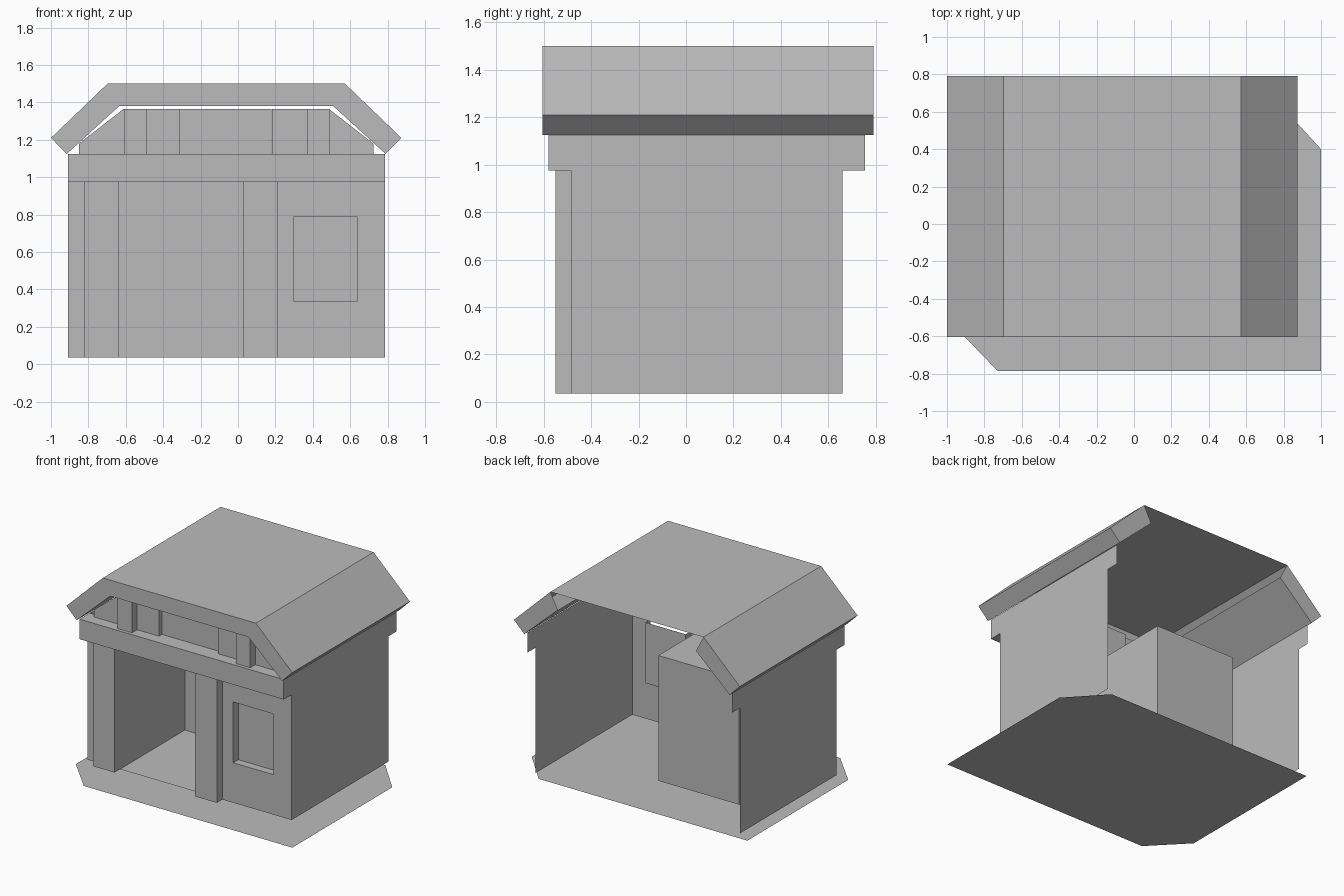
import bpy, bmesh
from mathutils import Vector

if "Cube" in bpy.data.objects:
    bpy.data.objects.remove(bpy.data.objects["Cube"])

stone = bpy.data.materials.new("plain grey")
stone.diffuse_color = (0.5, 0.5, 0.5, 1)
stone.use_nodes = True
stone.node_tree.nodes["Principled BSDF"].inputs["Base Color"].default_value = stone.diffuse_color


def poly(pts, facing):
    """A flat panel whose normal is turned towards 'facing'."""
    return [Vector(p) for p in pts], Vector(facing)


def rect(axis, pos, a, b, sign):
    """Axis-aligned panel; a and b are ranges on the two other axes in order."""
    pts = []
    for u, v in ((a[0], b[0]), (a[1], b[0]), (a[1], b[1]), (a[0], b[1])):
        p = [u, v]
        p.insert(axis, pos)
        pts.append(p)
    n = [0, 0, 0]
    n[axis] = sign
    return poly(pts, n)


def make(name, panels):
    bm = bmesh.new()
    for pts, facing in panels:
        f = bm.faces.new([bm.verts.new(p) for p in pts])
        f.normal_update()
        if f.normal.dot(facing) < 0:
            f.normal_flip()
    bmesh.ops.remove_doubles(bm, verts=bm.verts, dist=0.0005)
    me = bpy.data.meshes.new(name)
    bm.to_mesh(me)
    bm.free()
    me.materials.append(stone)
    ob = bpy.data.objects.new(name, me)
    bpy.context.collection.objects.link(ob)
    return ob


X, Y, Z = 0, 1, 2
L, R = -0.91, 0.785                    # side walls
BASE, SOFFIT, LEDGE = 0.035, 0.975, 1.125
FRONT, PILLAR, BEAM = -0.485, -0.55, -0.58
CX = -0.063                            # middle of the building

# Ground plate with two cut corners
make("ground_plate", [poly([(-0.73, -0.785, 0), (1, -0.785, 0), (1, 0.4, 0), (0.757, 0.665, 0),
                            (-0.975, 0.665, 0), (-0.975, -0.53, 0)], (0, 0, 1))])

# Side walls, stepped out at the top
profile = [(FRONT, BASE), (0.66, BASE), (0.66, SOFFIT), (0.755, SOFFIT), (0.755, LEDGE),
           (BEAM, LEDGE), (BEAM, SOFFIT), (FRONT, SOFFIT)]
for name, x, s in (("left_wall", L, -1), ("right_wall", R, 1)):
    make(name, [poly([(x, y, z) for y, z in profile], (s, 0, 0))])

# Front wall with a window opening, and the narrow strip at the far left
W0, W1, S0, S1, PANE = 0.3, 0.635, 0.335, 0.79, -0.425
make("front_wall", [
    rect(Y, FRONT, (0.21, W0), (BASE, SOFFIT), -1),
    rect(Y, FRONT, (W1, R), (BASE, SOFFIT), -1),
    rect(Y, FRONT, (W0, W1), (BASE, S0), -1),
    rect(Y, FRONT, (W0, W1), (S1, SOFFIT), -1),
    rect(Y, FRONT, (L, -0.82), (BASE, SOFFIT), -1)])
make("window_recess", [
    rect(Y, PANE, (W0, W1), (S0, S1), -1),
    rect(X, W0, (FRONT, PANE), (S0, S1), 1),
    rect(X, W1, (FRONT, PANE), (S0, S1), -1),
    rect(Z, S0, (W0, W1), (FRONT, PANE), 1)])

# Pillars: front face and outer side
make("left_pillar", [rect(Y, PILLAR, (-0.82, -0.64), (BASE, SOFFIT), -1),
                     rect(X, -0.82, (PILLAR, FRONT), (BASE, SOFFIT), -1)])
make("right_pillar", [rect(Y, PILLAR, (0.03, 0.21), (BASE, SOFFIT), -1),
                      rect(X, 0.21, (PILLAR, FRONT), (BASE, SOFFIT), 1)])

# Entrance alcove between the pillars
A0, A1, BACK = -0.64, 0.03, 0.285
make("entrance_alcove", [
    rect(X, A0, (PILLAR, BACK), (BASE, SOFFIT), 1),
    rect(X, A1, (PILLAR, BACK), (BASE, SOFFIT), -1),
    rect(Y, BACK, (A0, A1), (BASE, SOFFIT), -1),
    rect(Z, SOFFIT, (A0, A1), (FRONT, BACK), -1),
    rect(Z, BASE, (A0, A1), (FRONT, BACK), 1)])

# Beam over the front with soffit and ledge
PANEL, RECESS, POST = -0.495, -0.46, -0.555
make("front_beam", [
    rect(Y, BEAM, (L, R), (SOFFIT, LEDGE), -1),
    rect(Z, SOFFIT, (L, R), (BEAM, FRONT), -1),
    rect(Z, LEDGE, (L, R), (BEAM, RECESS), 1)])

# Gable: centre recess, inner panels, and sloping ends
TOP = 1.365
gable = [rect(Y, RECESS, (-0.31, 0.18), (LEDGE, TOP), -1)]
for s in (-1, 1):
    inner, mid, end = CX + s * 0.246, CX + s * 0.549, CX + s * 0.787
    gable += [
        rect(Y, PANEL, (inner, mid), (LEDGE, TOP), -1),
        rect(X, inner, (PANEL, RECESS), (LEDGE, TOP), -s),
        poly([(mid, PANEL, LEDGE), (end, PANEL, LEDGE), (end, PANEL, 1.18), (mid, PANEL, TOP)],
             (0, -1, 0))]
make("gable_panels", gable)
for name, x0, x1 in (("left_gable_post", -0.61, -0.49), ("right_gable_post", 0.37, 0.49)):
    make(name, [rect(Y, POST, (x0, x1), (LEDGE, TOP), -1),
                rect(X, x0, (POST, PANEL), (LEDGE, TOP), -1),
                rect(X, x1, (POST, PANEL), (LEDGE, TOP), 1)])

# Roof: open flat top with a front fascia, and thick slopes at both sides
RF, RB = -0.605, 0.79
flat = [rect(Z, 1.5, (-0.698, 0.572), (RF, RB), 1)]
flat.append(poly([(-0.698, RF, 1.5), (0.572, RF, 1.5), (0.51, RF, 1.38), (-0.636, RF, 1.38)],
                 (0, -1, 0)))
make("roof_top", flat)
for name, s in (("left_roof_slope", -1), ("right_roof_slope", 1)):
    sec = [(CX + s * d, z) for d, z in ((0.635, 1.5), (0.937, 1.21), (0.852, 1.125), (0.573, 1.38))]
    faces = [poly([(x, y, z) for x, z in sec], (0, n, 0)) for y, n in ((RF, -1), (RB, 1))]
    for i, n in ((0, (s, 0, 1)), (1, (s, 0, -1)), (2, (-s, 0, -1))):
        (xa, za), (xb, zb) = sec[i], sec[i + 1]
        faces.append(poly([(xa, RF, za), (xb, RF, zb), (xb, RB, zb), (xa, RB, za)], n))
    make(name, faces)
